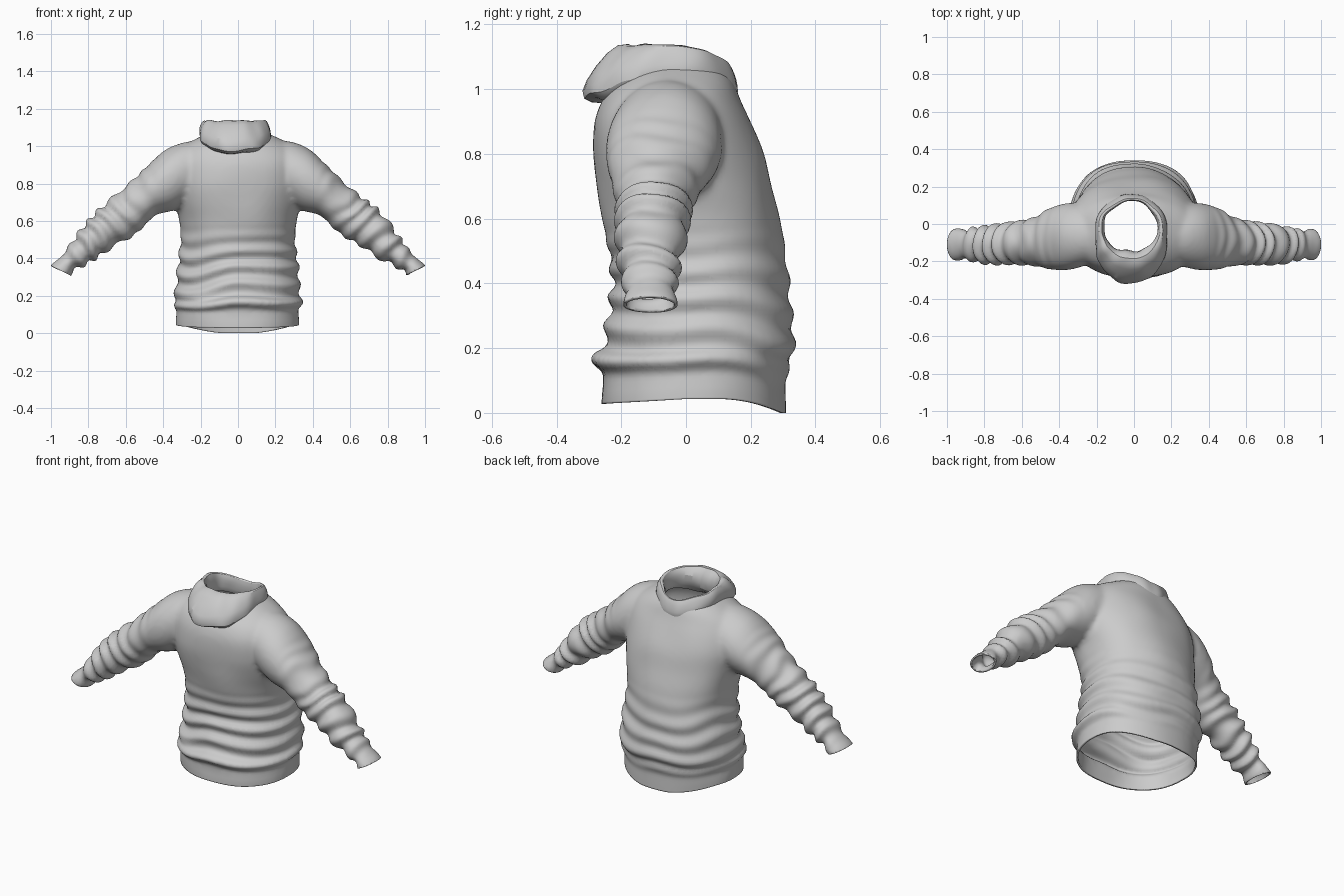
import bpy, bmesh, math
from mathutils import Vector, noise

if "Cube" in bpy.data.objects:
    bpy.data.objects.remove(bpy.data.objects["Cube"])

TAU = 2 * math.pi


def clamp(v):
    return max(0.0, min(1.0, v))


def resample(rows, steps):
    """Catmull-Rom interpolation of rows of numbers."""
    out, n = [], len(rows)
    for i in range(n - 1):
        a, b, c, d = (rows[max(0, min(n - 1, i + k))] for k in (-1, 0, 1, 2))
        for s in range(steps):
            t = s / steps
            out.append([0.5 * (2 * q + (r - p) * t + (2 * p - 5 * q + 4 * r - w) * t * t
                               + (3 * q - p - 3 * r + w) * t ** 3)
                        for p, q, r, w in zip(a, b, c, d)])
    out.append(list(rows[-1]))
    return out


def loft(bm, rings, closed=False):
    vs = [[bm.verts.new(p) for p in r] for r in rings]
    n = len(vs[0])
    pairs = list(zip(vs, vs[1:])) + ([(vs[-1], vs[0])] if closed else [])
    for a, b in pairs:
        for i in range(n):
            j = (i + 1) % n
            bm.faces.new((a[i], a[j], b[j], b[i]))
    if not closed:
        bm.faces.new(vs[0])
        bm.faces.new(vs[-1])


def make_object(name, bm):
    bmesh.ops.recalc_face_normals(bm, faces=bm.faces)
    me = bpy.data.meshes.new(name)
    bm.to_mesh(me)
    bm.free()
    ob = bpy.data.objects.new(name, me)
    bpy.context.collection.objects.link(ob)
    bpy.context.view_layer.objects.active = ob
    ob.select_set(True)
    return ob


def add_mod(ob, kind, apply=True, **props):
    m = ob.modifiers.new(kind.title(), kind)
    for k, v in props.items():
        setattr(m, k, v)
    if apply:
        bpy.ops.object.modifier_apply(modifier=m.name)


def spow(v, e):
    return math.copysign(abs(v) ** e, v)


# Torso sections: z, half width, front y, back y
torso = [(-.06, .33, -.26, .305), (.03, .33, -.262, .305), (.1, .325, -.262, .305),
         (.155, .342, -.288, .322), (.22, .333, -.252, .337), (.32, .325, -.237, .325),
         (.4, .315, -.228, .315), (.5, .302, -.237, .305), (.6, .315, -.257, .29),
         (.7, .34, -.277, .265), (.8, .355, -.29, .24), (.9, .35, -.285, .2),
         (.97, .32, -.257, .168), (1.02, .26, -.215, .147), (1.06, .18, -.165, .12),
         (1.09, .1, -.12, .09)]
# Sleeve sections: top x, top z, underside x, underside z, front y, back y
sleeve = [(.2, 1.02, .2, .74, -.2, .09), (.28, 1.025, .26, .7, -.23, .11),
          (.39, .98, .34, .655, -.25, .11), (.48, .895, .44, .63, -.24, .08),
          (.56, .815, .5, .572, -.225, .04), (.66, .735, .57, .515, -.217, .015),
          (.74, .67, .66, .467, -.212, 0), (.82, .58, .72, .42, -.212, -.01),
          (.885, .49, .8, .373, -.2, -.02), (.94, .415, .86, .345, -.19, -.033),
          (1.0, .365, .9, .31, -.2, -.022), (1.03, .31, .93, .26, -.2, -.02)]

bm = bmesh.new()
rings = []
for z, w, f, b in resample(torso, 4):
    ring = []
    for i in range(64):
        c, s = math.cos(TAU * i / 64), math.sin(TAU * i / 64)
        ring.append((w * spow(c, .9), (f + b) / 2 + (b - f) / 2 * spow(s, .9), z))
    rings.append(ring)
loft(bm, rings)
for side in (1, -1):
    rings = []
    for ux, uz, lx, lz, f, b in resample(sleeve, 4):
        ring = []
        for i in range(32):
            c, s = math.cos(TAU * i / 32), math.sin(TAU * i / 32)
            ring.append((side * ((ux + lx) / 2 + (ux - lx) / 2 * c),
                         (f + b) / 2 + (b - f) / 2 * s,
                         (uz + lz) / 2 + (uz - lz) / 2 * c))
        rings.append(ring)
    loft(bm, rings)
body = make_object("sweater_body_and_sleeves", bm)

# Fuse torso and sleeves into one cloth surface
add_mod(body, 'REMESH', mode='VOXEL', voxel_size=.0135)
add_mod(body, 'SMOOTH', factor=.5, iterations=8)


def wrinkle(p):
    """Cloth folds: gathered waist, bunched sleeves, soft lumps elsewhere."""
    a = abs(p.x)
    d = .007 * noise.noise(p * 5)
    if a < .37 and p.z < .62:
        m = clamp((.58 - p.z) / .2) * clamp((p.z - .08) / .08)
        m *= .6 + .4 * clamp(.5 - p.y * 3)
        ph = p.z * TAU / .1 + 4 * noise.noise(Vector((p.x * 3, p.y * 3, p.z * 2)))
        d += .012 * m * math.sin(ph)
    elif a > .42:
        m = clamp((a - .42) / .3) * clamp((.95 - a) / .08)
        u = a * .75 - p.z * .66
        d += .011 * m * math.sin(u * TAU / .09 + 4 * noise.noise(p * 5))
    return d


def hem_lift(y):
    return .043 - .043 * clamp((y - .1) / .2) ** 2 - .015 * clamp(-y / .26)


bm = bmesh.new()
bm.from_mesh(body.data)
bm.normal_update()
for v, new in [(v, v.co + v.normal * wrinkle(v.co)) for v in bm.verts]:
    v.co = new

# Open the hem and both cuffs
def cut(faces, co, no):
    faces = list(faces)
    geom = faces + list({e for f in faces for e in f.edges}) + list({v for f in faces for v in f.verts})
    bmesh.ops.bisect_plane(bm, geom=geom, plane_co=co, plane_no=no, clear_outer=True)


cut(bm.faces, (0, 0, 0), (0, 0, -1))
for s in (1, -1):
    cut([f for f in bm.faces if f.calc_center_median().x * s > .6],
        (.95 * s, 0, .335), (.45 * s, 0, -.89))
for v in bm.verts:
    if v.co.z < .2 and abs(v.co.x) < .5:
        v.co.z += hem_lift(v.co.y) * (1 - v.co.z / .2)

# Open the neck under the collar
def in_neck(c):
    return c.z > .9 and math.hypot(c.x + .015, c.y + .03) < .165


bmesh.ops.delete(bm, geom=[f for f in bm.faces if in_neck(f.calc_center_median())], context='FACES')
bm.to_mesh(body.data)
bm.free()
add_mod(body, 'SOLIDIFY', apply=False, thickness=.01, offset=-1)
bpy.ops.object.shade_smooth_by_angle(angle=math.radians(50))
body.select_set(False)

# Draped hood collar: closed (radius, z) profiles blended around the neck
back = [(.195, .97), (.19, 1.01), (.18, 1.05), (.165, 1.08), (.155, 1.075), (.15, 1.04), (.155, 1.0), (.17, .96)]
flank = [(.185, 1.025), (.195, 1.06), (.19, 1.105), (.172, 1.14), (.155, 1.14), (.145, 1.1), (.145, 1.05), (.15, 1.02)]
front = [(.24, .955), (.305, .965), (.285, 1.035), (.22, 1.115), (.15, 1.155), (.11, 1.09), (.12, 1.02), (.18, .96)]
bm = bmesh.new()
rings = []
for i in range(48):
    c, s = math.cos(TAU * i / 48), math.sin(TAU * i / 48)
    wb, wf = max(0, s) ** 2, max(0, -s) ** 2
    ring = []
    for k, (b, m, f) in enumerate(zip(back, flank, front)):
        r, z = (b[j] * wb + f[j] * wf + m[j] * c * c for j in (0, 1))
        p = Vector((-.015 + r * c, -.03 + r * s, z))
        amp = .012 + .014 * wf
        r += amp * noise.noise(p * 14 + Vector((3, 1, 7)))
        z += .8 * amp * noise.noise(p * 12)
        ring.append((-.015 + r * c, -.03 + r * s, z))
    rings.append(ring)
loft(bm, rings, closed=True)
collar = make_object("hood_collar", bm)
add_mod(collar, 'SUBSURF', apply=False, levels=1, render_levels=1)
bpy.ops.object.shade_smooth_by_angle(angle=math.radians(45))
